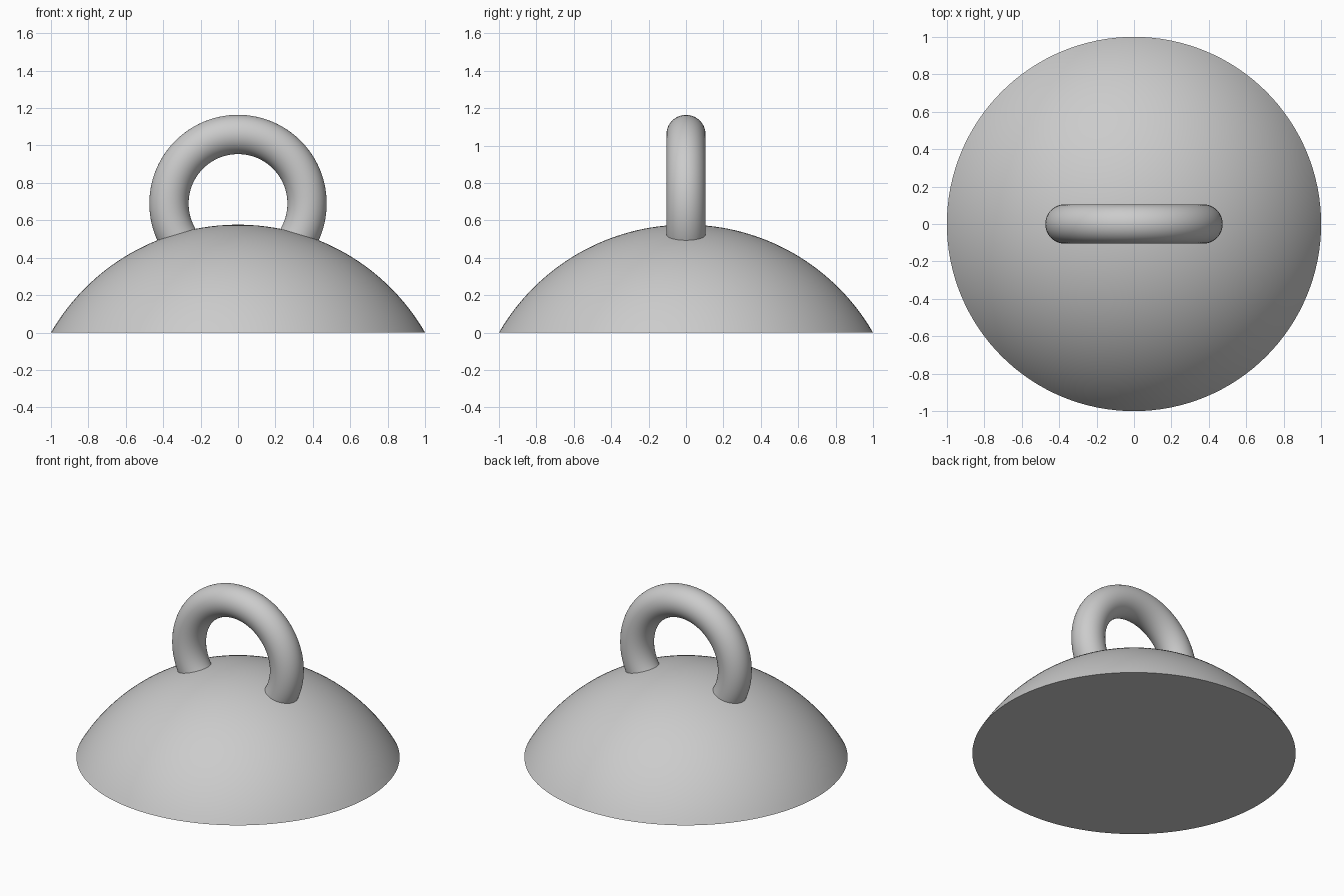
import bpy
import bmesh
import math
from mathutils import Vector

cube = bpy.data.objects.get("Cube")
if cube:
    bpy.data.objects.remove(cube, do_unlink=True)

RIM, HEIGHT = 1.0, 0.577
SPHERE = (RIM ** 2 + HEIGHT ** 2) / (2 * HEIGHT)   # radius of the domed surface
SEGMENTS, RINGS = 128, 32

# Single grey material
grey = bpy.data.materials.new("plain_grey")
grey.use_nodes = True
colour = (0.6, 0.6, 0.6, 1)
grey.diffuse_color = colour
grey.node_tree.nodes["Principled BSDF"].inputs["Base Color"].default_value = colour


def finish(obj, name):
    obj.name = obj.data.name = name
    obj.data.materials.append(grey)
    bpy.ops.object.select_all(action='DESELECT')
    obj.select_set(True)
    bpy.context.view_layer.objects.active = obj
    bpy.ops.object.shade_smooth_by_angle(angle=math.radians(30))


# Dome: a spherical cap lathed from an arc, closed by a flat base
bm = bmesh.new()
sweep = math.asin(RIM / SPHERE)
arc = []
for i in range(RINGS + 1):
    a = sweep * i / RINGS
    arc.append(bm.verts.new((SPHERE * math.sin(a), 0, HEIGHT - SPHERE + SPHERE * math.cos(a))))
arc.append(bm.verts.new((0, 0, arc[-1].co.z)))
edges = [bm.edges.new(pair) for pair in zip(arc, arc[1:])]
bmesh.ops.spin(bm, geom=arc + edges, cent=Vector(), axis=Vector((0, 0, 1)),
               angle=math.tau, steps=SEGMENTS)
bmesh.ops.remove_doubles(bm, verts=bm.verts, dist=0.0001)
bmesh.ops.recalc_face_normals(bm, faces=bm.faces)
mesh = bpy.data.meshes.new("dome")
bm.to_mesh(mesh)
bm.free()
dome = bpy.data.objects.new("dome", mesh)
bpy.context.collection.objects.link(dome)
finish(dome, "dome")

# Ring handle: upright torus sunk into the top of the dome
bpy.ops.mesh.primitive_torus_add(major_radius=0.369, minor_radius=0.105,
                                 major_segments=96, minor_segments=48,
                                 location=(0, 0, 0.69), rotation=(math.pi / 2, 0, 0))
finish(bpy.context.object, "ring_handle")
